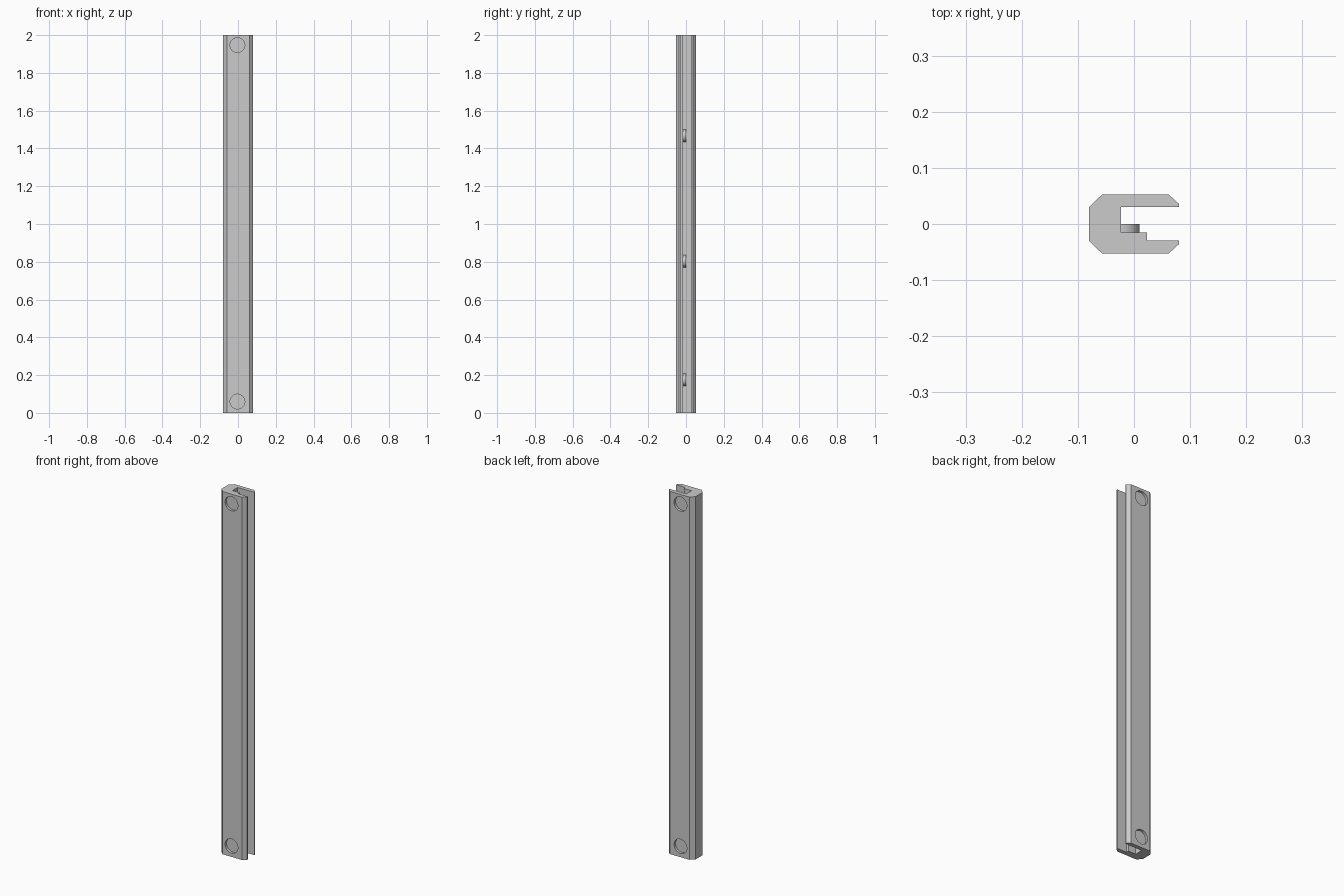
import bpy, bmesh, math
from mathutils import Matrix, Vector

default = bpy.data.objects.get("Cube")
if default:
    bpy.data.objects.remove(default)

HEIGHT = 2.0
HALF_DEPTH = 0.0525

# Single grey finish
grey = bpy.data.materials.new("plain_grey")
grey.use_nodes = True
colour = (0.6, 0.6, 0.6, 1)
grey.diffuse_color = colour
grey.node_tree.nodes["Principled BSDF"].inputs["Base Color"].default_value = colour


def make_object(name, bm):
    bmesh.ops.recalc_face_normals(bm, faces=bm.faces)
    mesh = bpy.data.meshes.new(name)
    bm.to_mesh(mesh)
    bm.free()
    mesh.materials.append(grey)
    obj = bpy.data.objects.new(name, mesh)
    bpy.context.collection.objects.link(obj)
    return obj


def add_disc(bm, centre, radius, depth):
    """Cylinder lying along the y axis."""
    matrix = Matrix.Translation(centre) @ Matrix.Rotation(math.pi / 2, 4, "X")
    bmesh.ops.create_cone(bm, cap_ends=True, segments=48, radius1=radius,
                          radius2=radius, depth=depth, matrix=matrix)


def smooth(obj):
    bpy.ops.object.select_all(action="DESELECT")
    obj.select_set(True)
    bpy.context.view_layer.objects.active = obj
    bpy.ops.object.shade_smooth_by_angle(angle=math.radians(30))


# Slotted channel with chamfered corners and a stepped ledge
profile = [
    (-0.08, 0.03), (-0.057, HALF_DEPTH), (0.062, HALF_DEPTH), (0.08, 0.036),
    (0.08, 0.03), (-0.023, 0.03), (-0.023, -0.015), (0.023, -0.015),
    (0.023, -0.029), (0.08, -0.029), (0.08, -0.036), (0.062, -HALF_DEPTH),
    (-0.057, -HALF_DEPTH), (-0.08, -0.03),
]
bm = bmesh.new()
base = bm.faces.new([bm.verts.new((x, y, 0)) for x, y in profile])
top = bmesh.ops.extrude_face_region(bm, geom=[base], use_keep_orig=True)["geom"]
bmesh.ops.translate(bm, vec=(0, 0, HEIGHT),
                    verts=[v for v in top if isinstance(v, bmesh.types.BMVert)])
channel = make_object("slotted_channel", bm)

# Shallow round recesses near both ends, front and back
bm = bmesh.new()
for z in (0.06, 1.947):
    for side in (-1, 1):
        add_disc(bm, Vector((-0.003, side * HALF_DEPTH, z)), 0.039, 0.026)
cutter = make_object("recess_cutter", bm)
cutter.hide_render = True
cut = channel.modifiers.new("recesses", "BOOLEAN")
cut.operation = "DIFFERENCE"
cut.solver = "EXACT"
cut.object = cutter
bpy.context.view_layer.objects.active = channel
bpy.ops.object.modifier_apply(modifier=cut.name)
bpy.data.objects.remove(cutter)
smooth(channel)

# Half-round tabs standing out of the slot floor
for name, z in (("lower", 0.175), ("middle", 0.803), ("upper", 1.467)):
    bm = bmesh.new()
    add_disc(bm, Vector((-0.023, -0.008, z)), 0.033, 0.016)
    cut_geom = bm.verts[:] + bm.edges[:] + bm.faces[:]
    bmesh.ops.bisect_plane(bm, geom=cut_geom, plane_co=(-0.024, 0, 0),
                           plane_no=(-1, 0, 0), clear_outer=True)
    bmesh.ops.holes_fill(bm, edges=[e for e in bm.edges if e.is_boundary])
    smooth(make_object(name + "_tab", bm))
